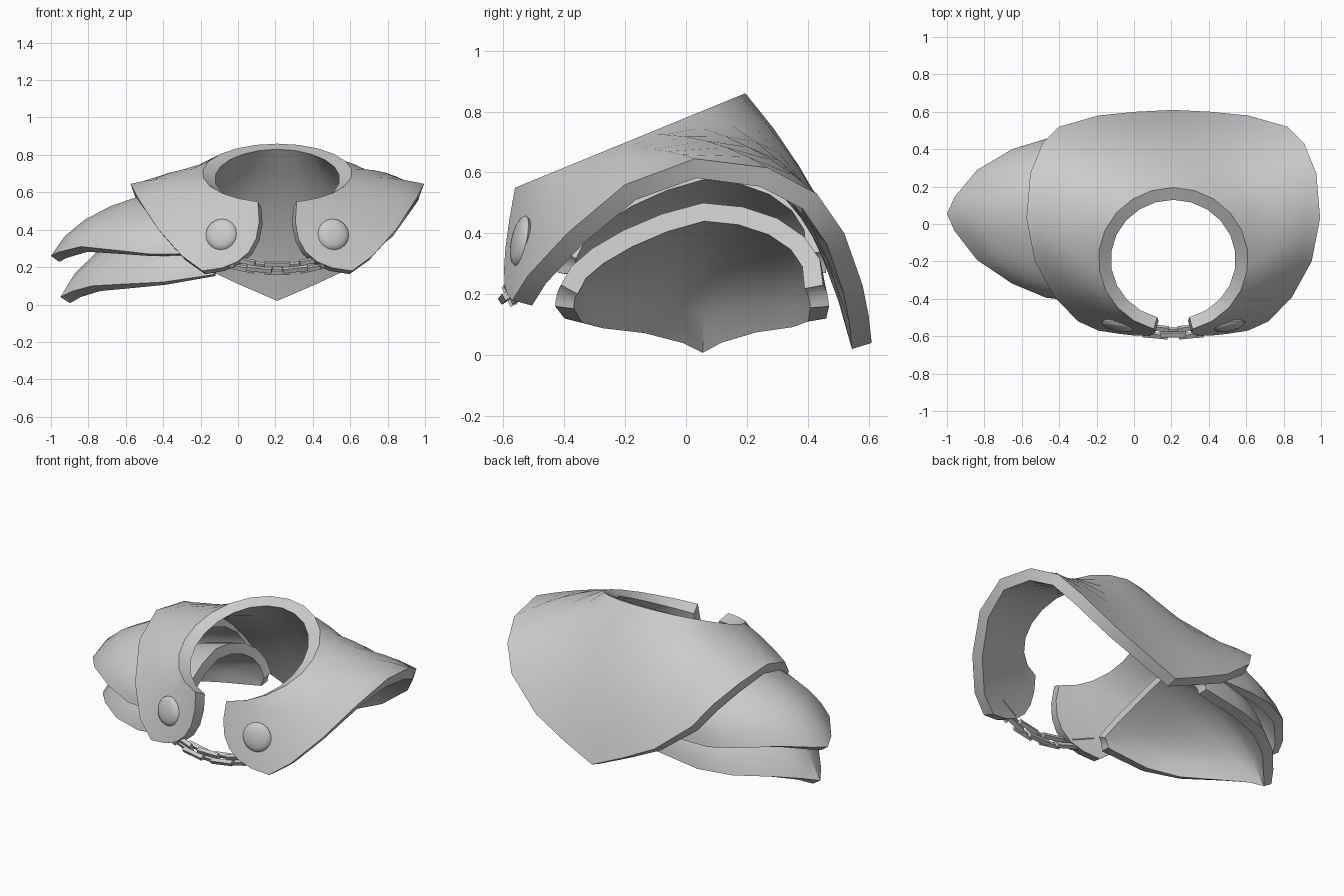
import bpy, bmesh, math
from mathutils import Vector, Matrix
from mathutils.bvhtree import BVHTree

if "Cube" in bpy.data.objects:
    bpy.data.objects.remove(bpy.data.objects["Cube"], do_unlink=True)

CAPE_X = 0.21      # symmetry plane of the cape
PLATE_Y = 0.02     # middle of the shoulder plates

grey = bpy.data.materials.new("plain grey")
grey.use_nodes = True
grey.diffuse_color = (0.6, 0.6, 0.6, 1)
grey.node_tree.nodes["Principled BSDF"].inputs["Base Color"].default_value = (0.6, 0.6, 0.6, 1)


def add_object(name, bm, thickness=0, angle=38):
    """Turn a bmesh into a grey object, optionally thickened inwards."""
    mesh = bpy.data.meshes.new(name)
    bm.to_mesh(mesh)
    bm.free()
    mesh.materials.append(grey)
    obj = bpy.data.objects.new(name, mesh)
    bpy.context.collection.objects.link(obj)
    bpy.ops.object.select_all(action='DESELECT')
    obj.select_set(True)
    bpy.context.view_layer.objects.active = obj
    if thickness:
        mod = obj.modifiers.new("thickness", 'SOLIDIFY')
        mod.thickness = thickness
        mod.offset = -1
        bpy.ops.object.modifier_apply(modifier=mod.name)
    bpy.ops.object.shade_smooth_by_angle(angle=math.radians(angle))
    return obj


def bezier(a, c, b, steps):
    """Points on a quadratic curve from a to b pulled towards c."""
    ts = [i / steps for i in range(steps + 1)]
    return [a * (1 - t) ** 2 + c * 2 * t * (1 - t) + b * t * t for t in ts]


def mirrored(columns, axis, centre):
    """Add the mirror image of a half; the last column lies on the seam."""
    def flip(p):
        q = p.copy()
        q[axis] = 2 * centre - p[axis]
        return q
    return columns + [[flip(p) for p in col] for col in reversed(columns[:-1])]


def loft(columns):
    """Skin a grid of columns with quads that face upwards."""
    bm = bmesh.new()
    grid = [[bm.verts.new(p) for p in col] for col in columns]
    for left, right in zip(grid, grid[1:]):
        for i in range(len(left) - 1):
            bm.faces.new((left[i], left[i + 1], right[i + 1], right[i]))
    bm.normal_update()
    if sum(f.normal.z * f.calc_area() for f in bm.faces) < 0:
        bmesh.ops.reverse_faces(bm, faces=bm.faces[:])
        bm.normal_update()
    return bm


# Cape: columns run from the neck ring to the hem, front opening to mid back
cape_hem = [(0.40, -0.57, 0.18), (0.51, -0.52, 0.26), (0.635, -0.39, 0.40),
            (0.74, -0.20, 0.56), (0.785, 0.03, 0.645), (0.765, 0.27, 0.615),
            (0.70, 0.43, 0.53), (0.61, 0.52, 0.40), (0.40, 0.58, 0.23),
            (0.20, 0.60, 0.13), (0, 0.61, 0.04)]
columns = []
last = len(cape_hem) - 1
for i, (dx, y, z) in enumerate(cape_hem):
    a = math.radians(15 + 165 * i / last)
    ny = -0.19 - 0.385 * math.cos(a)
    neck = Vector((CAPE_X + 0.4 * math.sin(a), ny, 0.78 + 0.41 * ny))
    hem = Vector((CAPE_X + dx, y, z))
    mid = (neck + hem) / 2
    if i == 0:                       # rounded edge of the front opening
        mid = Vector((CAPE_X + 0.05, -0.63, 0.20))
    elif i < 3:                      # chest panels
        mid += Vector((-0.04, -0.02, -0.03)) / i
    else:                            # fuller over the shoulders and back
        back = max(0, i - 5) / (last - 5)
        mid += Vector((0, 0.09 * back, 0.07 if i > 4 else 0.03))
    columns.append(bezier(neck, mid, hem, 6))
columns = mirrored(columns, 0, CAPE_X)
bm = loft(columns)
cape_surface = BVHTree.FromBMesh(bm)
outer_count = len(bm.verts)
cape = add_object("cape", bm, 0.068)

# Widen the rim of the neck ring towards its centre
for k, col in enumerate(columns):
    inward = Vector((CAPE_X - col[0].x, -0.19 - col[0].y, 0)).normalized()
    rim = cape.data.vertices[outer_count + k * len(col)]
    rim.co = col[0] + inward * 0.066 - Vector((0, 0, 0.03))


# Shoulder plates: columns run from the inner arch to the pointed outer hem
def shoulder_plate(name, hem_points, foot, apex, thickness):
    columns = []
    last = len(hem_points) - 1
    for i, (x, dy, z) in enumerate(hem_points):
        a = math.pi / 2 * i / last
        arch = Vector((hem_points[0][0] + 0.04 - 0.10 * math.sin(a),
                       PLATE_Y - 0.43 * math.cos(a),
                       foot + (apex - foot) * math.sin(a)))
        hem = Vector((x, PLATE_Y - dy, z))
        pull = arch.lerp(hem, 0.8)
        pull.z = arch.z + (hem.z - arch.z) * 0.25
        columns.append(bezier(arch, pull, hem, 5))
    columns = mirrored(columns, 1, PLATE_Y)
    # the crest leans back and the front of the arch is leaner
    for k, col in enumerate(columns):
        t = k / (len(columns) - 1)
        for j, p in enumerate(col):
            p.y += 0.035 * math.sin(math.pi * t)
            p.z -= 0.04 * max(0, math.sin(2 * math.pi * t)) * (1 - j / 5)
    add_object(name, loft(columns), thickness)


shoulder_plate("upper_shoulder_plate",
               [(-0.24, 0.44, 0.27), (-0.47, 0.425, 0.27), (-0.65, 0.36, 0.29),
                (-0.84, 0.24, 0.31), (-0.96, 0.09, 0.28), (-1.0, 0, 0.26)],
               0.34, 0.63, 0.055)
shoulder_plate("lower_shoulder_plate",
               [(-0.13, 0.45, 0.16), (-0.40, 0.43, 0.12), (-0.60, 0.36, 0.11),
                (-0.78, 0.22, 0.10), (-0.89, 0.09, 0.07), (-0.95, 0, 0.04)],
               0.23, 0.50, 0.062)

# Round clasps seated on the chest panels
for side, name in ((1, "left_clasp"), (-1, "right_clasp")):
    start = Vector((CAPE_X + side * 0.30, -2, 0.375))
    spot, normal, _, _ = cape_surface.ray_cast(start, Vector((0, 1, 0)))
    bm = bmesh.new()
    bmesh.ops.create_uvsphere(bm, u_segments=16, v_segments=8, radius=0.085)
    turn = normal.to_track_quat('Z', 'Y').to_matrix().to_4x4()
    shape = Matrix.Translation(spot) @ turn @ Matrix.Diagonal((1, 1, 0.3, 1))
    bmesh.ops.transform(bm, matrix=shape, verts=bm.verts)
    add_object(name, bm)


# Chain of rectangular links hanging between the clasps
def chain_link(name, place, length=0.135, width=0.07, bar=0.024):
    bm = bmesh.new()
    for s in (-1, 1):
        for size, offset in (((length, bar, bar), (0, 0, s * (width - bar) / 2)),
                             ((bar, bar, width), (s * (length - bar) / 2, 0, 0))):
            box = Matrix.Translation(offset) @ Matrix.Diagonal((*size, 1))
            bmesh.ops.create_cube(bm, size=1, matrix=place @ box)
    add_object(name, bm)


def chain_point(t):
    return Vector((CAPE_X + 0.28 * t, -0.58 + 0.04 * t * t, 0.195 + 0.045 * t * t))


links = 7
for i in range(links):
    t = 2 * i / (links - 1) - 1
    along = chain_point(t + 0.1) - chain_point(t - 0.1)
    turn = along.to_track_quat('X', 'Z').to_matrix().to_4x4()
    roll = Matrix.Rotation(math.radians(25 if i % 2 else -60), 4, 'X')
    chain_link(f"chain_link_{i + 1}", Matrix.Translation(chain_point(t)) @ turn @ roll)
